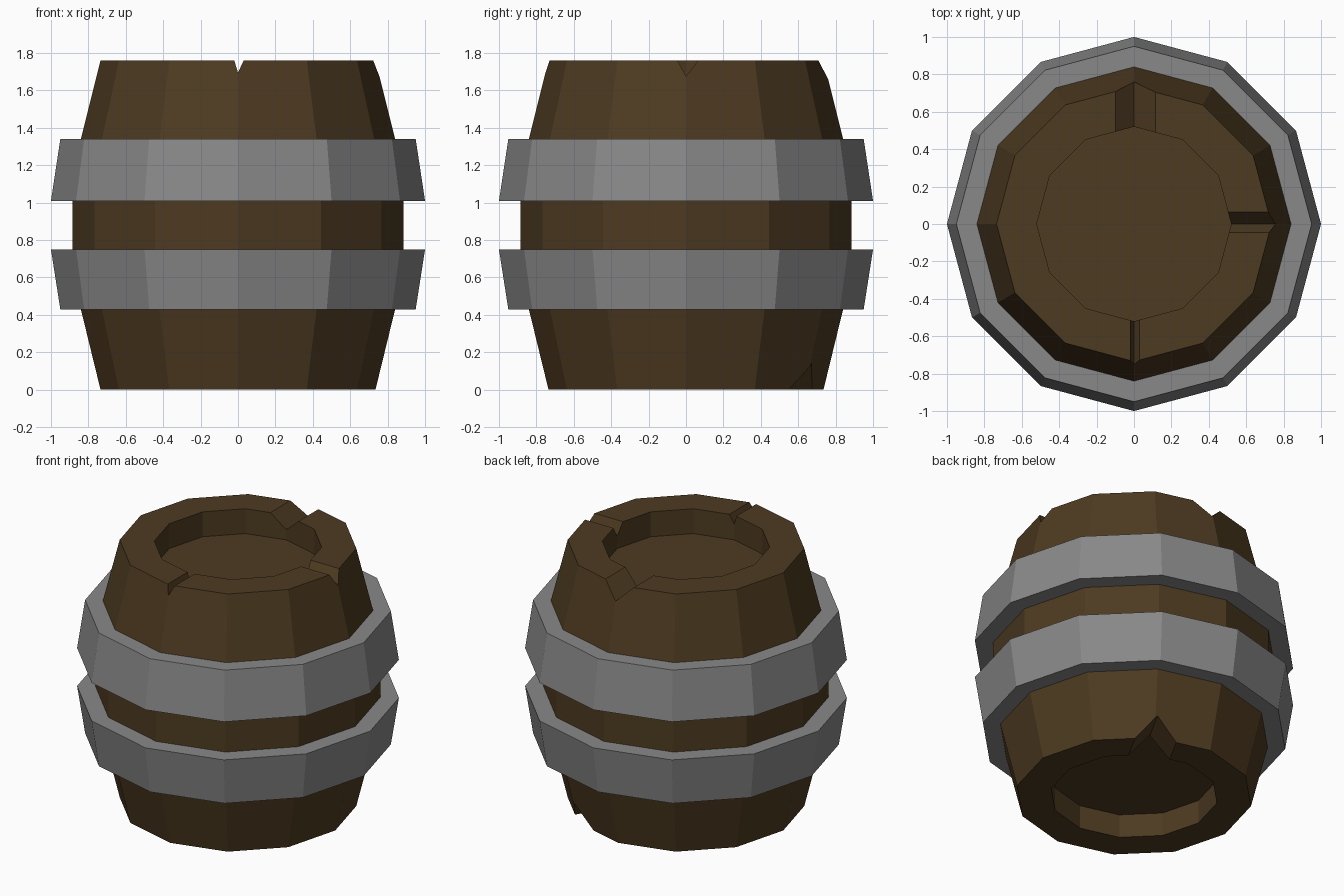
import bpy, bmesh
from math import cos, sin, tau, radians
from mathutils import Matrix

if "Cube" in bpy.data.objects:
    bpy.data.objects.remove(bpy.data.objects["Cube"])

SIDES = 12


def material(name, rgb):
    m = bpy.data.materials.new(name)
    m.diffuse_color = (*rgb, 1)
    m.use_nodes = True
    m.node_tree.nodes["Principled BSDF"].inputs["Base Color"].default_value = m.diffuse_color
    return m


def make_object(name, bm, mat=None):
    bmesh.ops.recalc_face_normals(bm, faces=bm.faces[:])
    me = bpy.data.meshes.new(name)
    bm.to_mesh(me)
    bm.free()
    ob = bpy.data.objects.new(name, me)
    bpy.context.collection.objects.link(ob)
    if mat:
        me.materials.append(mat)
    return ob


def lathe(name, profile, mat, closed):
    """Spin (radius, z) points; either close the loop or cap both ends."""
    bm = bmesh.new()
    rings = [[bm.verts.new((r * cos(tau * i / SIDES), r * sin(tau * i / SIDES), z))
              for i in range(SIDES)] for r, z in profile]
    pairs = list(zip(rings, rings[1:]))
    if closed:
        pairs.append((rings[-1], rings[0]))
    else:
        bm.faces.new(rings[0])
        bm.faces.new(rings[-1])
    for a, b in pairs:
        for i in range(SIDES):
            j = (i + 1) % SIDES
            bm.faces.new((a[i], a[j], b[j], b[i]))
    return make_object(name, bm, mat)


def notch_cutter(angle, left, right, z_rim, z_tip):
    """V-shaped wedge lying along a radius, cutting through the rim."""
    bm = bmesh.new()
    k = 1.5                                   # extend past the rim surface
    z_out = z_tip + (z_rim - z_tip) * k
    section = [(left * k, z_out), (right * k, z_out), (0, z_tip)]
    a, b = [[bm.verts.new((x, y, z)) for y, z in section] for x in (0.4, 1.0)]
    bm.faces.new(a)
    bm.faces.new(b)
    for i in range(3):
        j = (i + 1) % 3
        bm.faces.new((a[i], a[j], b[j], b[i]))
    bm.transform(Matrix.Rotation(radians(angle), 4, 'Z'))
    ob = make_object("notch_cutter", bm)
    ob.hide_render = True
    return ob


wood = material("dark_wood", (0.075, 0.043, 0.015))
iron = material("grey_iron", (0.25, 0.25, 0.25))

# Barrel body with recessed ends
body = lathe("barrel_body", [
    (0.52, 0.16), (0.52, 0), (0.735, 0), (0.84, 0.43), (0.885, 0.75),
    (0.885, 1.01), (0.84, 1.34), (0.735, 1.76), (0.52, 1.76), (0.52, 1.59)],
    wood, False)

# Chips in the rims: angle, side offsets, rim height, tip height
for spec in [(0, -0.045, 0.065, 1.76, 1.675),
             (90, -0.115, 0.10, 1.76, 1.66),
             (270, -0.02, 0.03, 1.76, 1.695),
             (61, -0.13, 0.13, 0, 0.14)]:
    cutter = notch_cutter(*spec)
    mod = body.modifiers.new("notch", 'BOOLEAN')
    mod.operation = 'DIFFERENCE'
    mod.solver = 'EXACT'
    mod.object = cutter
    bpy.context.view_layer.objects.active = body
    bpy.ops.object.modifier_apply(modifier=mod.name)
    bpy.data.objects.remove(cutter)

# Metal hoops
lathe("lower_hoop", [(0.83, 0.43), (0.95, 0.43), (1.0, 0.75), (0.875, 0.75)], iron, True)
lathe("upper_hoop", [(0.875, 1.01), (1.0, 1.01), (0.95, 1.34), (0.83, 1.34)], iron, True)
